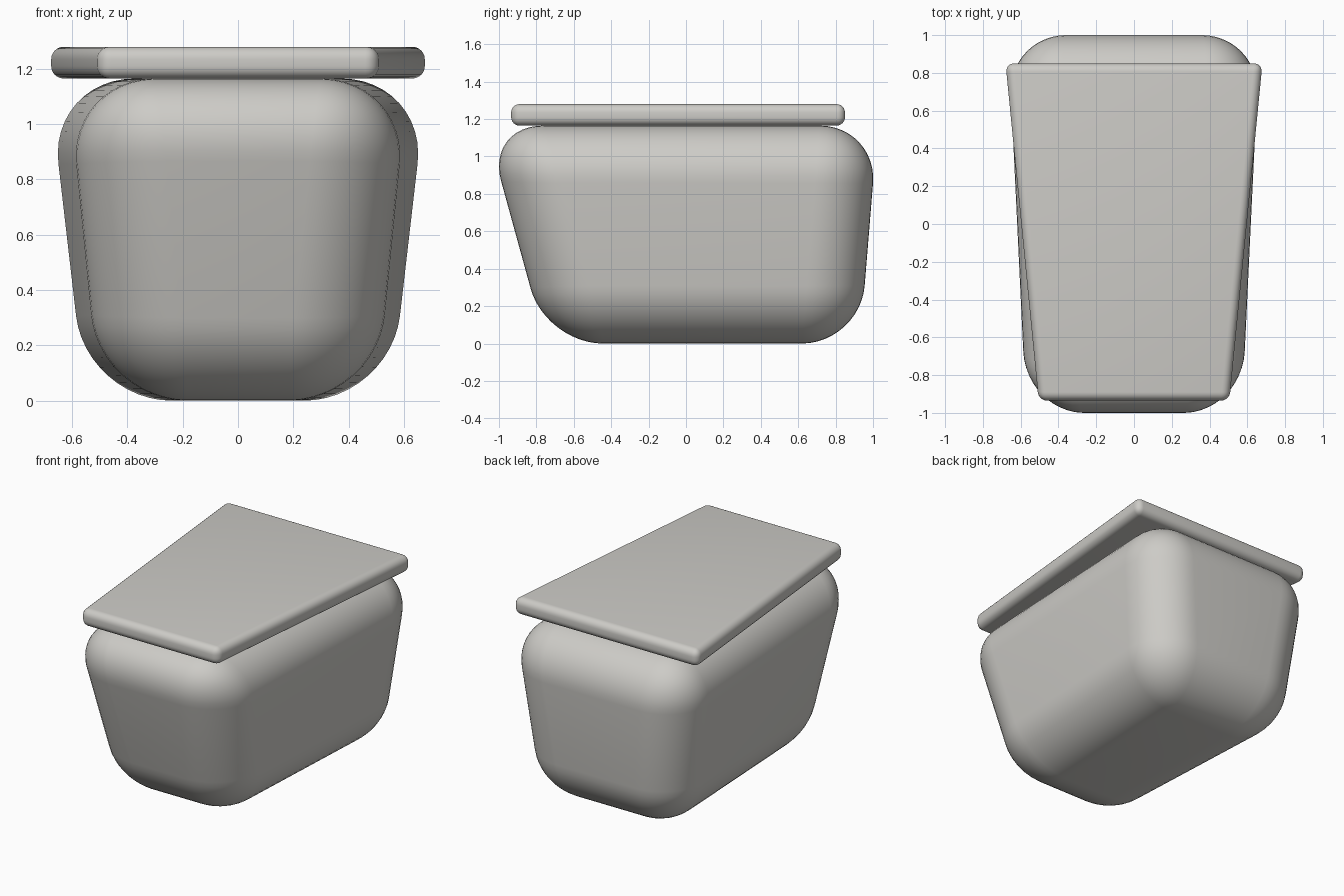
import bpy
import bmesh
import math

cube = bpy.data.objects.get("Cube")
if cube:
    bpy.data.objects.remove(cube, do_unlink=True)

grey = bpy.data.materials.new("warm grey")
grey.use_nodes = True
colour = (0.61, 0.60, 0.57, 1)
grey.diffuse_color = colour
grey.node_tree.nodes["Principled BSDF"].inputs["Base Color"].default_value = colour


def tapered_box(name, bottom, top, radius, segments):
    """Each level is (z, front y, front half width, back y, back half width)."""
    bm = bmesh.new()
    rings = []
    for z, front, front_w, back, back_w in (bottom, top):
        corners = [(-front_w, front), (front_w, front), (back_w, back), (-back_w, back)]
        rings.append([bm.verts.new((x, y, z)) for x, y in corners])
    low, high = rings
    bm.faces.new(low[::-1])
    bm.faces.new(high)
    for i in range(4):
        j = (i + 1) % 4
        bm.faces.new((low[i], low[j], high[j], high[i]))
    bmesh.ops.recalc_face_normals(bm, faces=bm.faces[:])
    # Round every edge
    bmesh.ops.bevel(bm, geom=bm.edges[:], offset=radius, offset_type='OFFSET',
                    segments=segments, profile=0.5, affect='EDGES', clamp_overlap=True)
    mesh = bpy.data.meshes.new(name)
    bm.to_mesh(mesh)
    bm.free()
    mesh.materials.append(grey)
    obj = bpy.data.objects.new(name, mesh)
    bpy.context.collection.objects.link(obj)
    bpy.ops.object.select_all(action='DESELECT')
    obj.select_set(True)
    bpy.context.view_layer.objects.active = obj
    bpy.ops.object.shade_smooth_by_angle(angle=math.radians(40))
    return obj


# Deep rounded tub, wider at the top and the back
tapered_box("tub", (0, -0.75, 0.485, 0.93, 0.565),
            (1.165, -1.07, 0.60, 1.025, 0.70), 0.31, 12)

# Thin flat lid, narrower at the front
tapered_box("lid", (1.165, -0.935, 0.505, 0.85, 0.68),
            (1.28, -0.935, 0.505, 0.85, 0.68), 0.045, 6)
